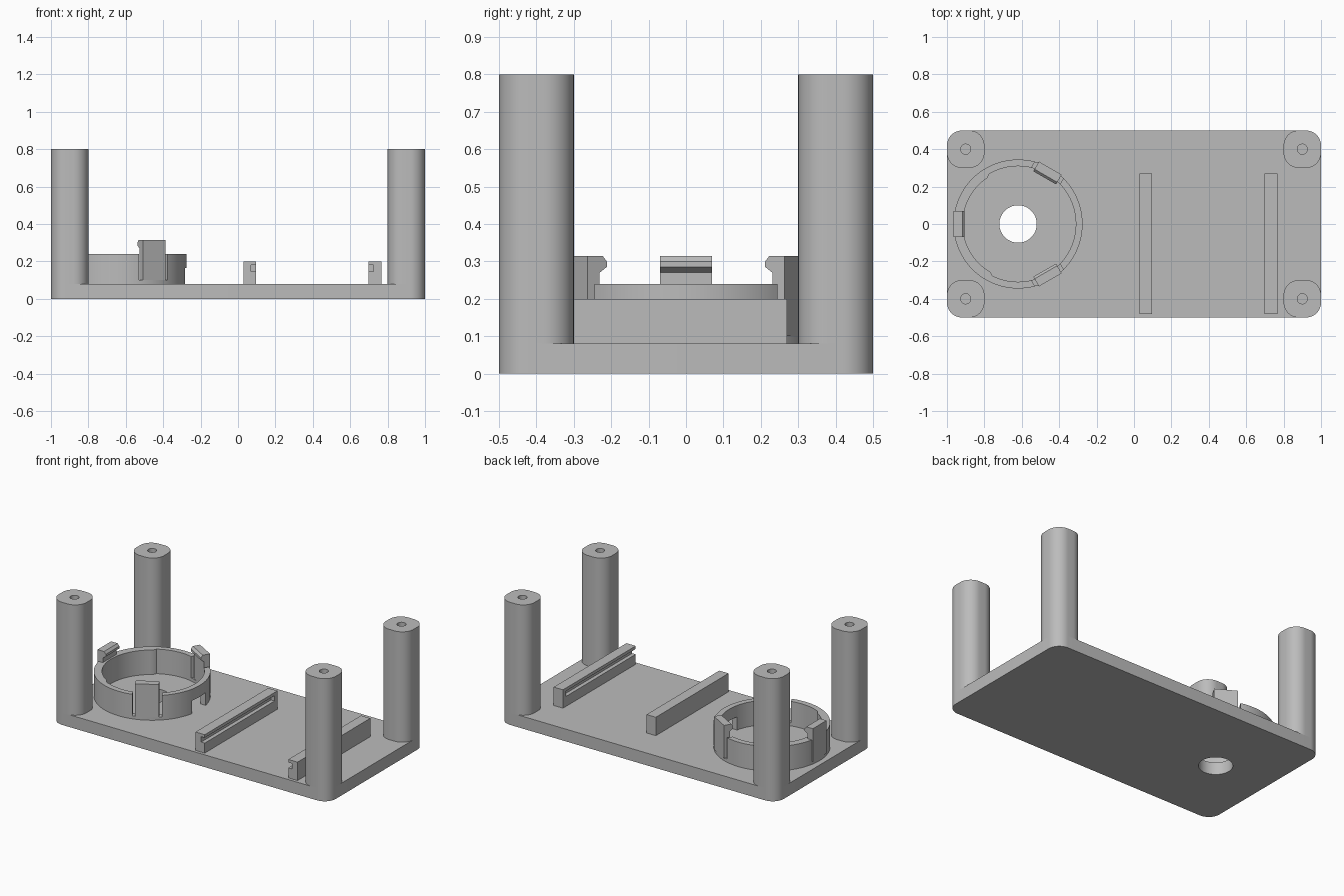
import bpy
import bmesh
from math import cos, sin, radians
from mathutils import Matrix, Vector

cube = bpy.data.objects.get("Cube")
if cube:
    bpy.data.objects.remove(cube, do_unlink=True)

# Single grey plastic
GREY = (0.5, 0.5, 0.5, 1.0)
plastic = bpy.data.materials.new("grey_plastic")
plastic.use_nodes = True
plastic.diffuse_color = GREY
plastic.node_tree.nodes["Principled BSDF"].inputs["Base Color"].default_value = GREY

# Main dimensions
FLOOR = 0.08
POST_TOP = 0.8
CORNER = 0.08
RING_X, RING_R, RING_TOP = -0.62, 0.345, 0.24
CLIP_ANGLES = (60, 180, 300)
AT_RING = Matrix.Translation((RING_X, 0, 0))


def prism(name, points, low, high, matrix=Matrix()):
    """Extrude a 2D outline along z, then place it with a matrix."""
    bm = bmesh.new()
    face = bm.faces.new([bm.verts.new((x, y, low)) for x, y in points])
    moved = bmesh.ops.extrude_face_region(bm, geom=[face])["geom"]
    bmesh.ops.translate(bm, vec=(0, 0, high - low),
                        verts=[v for v in moved if isinstance(v, bmesh.types.BMVert)])
    bm.transform(matrix)
    bmesh.ops.recalc_face_normals(bm, faces=bm.faces)
    mesh = bpy.data.meshes.new(name)
    bm.to_mesh(mesh)
    bm.free()
    mesh.materials.append(plastic)
    obj = bpy.data.objects.new(name, mesh)
    bpy.context.collection.objects.link(obj)
    return obj


def rectangle(x0, x1, y0, y1):
    return [(x0, y0), (x1, y0), (x1, y1), (x0, y1)]


def circle(radius, count=96):
    return [(radius * cos(radians(360 * i / count)),
             radius * sin(radians(360 * i / count))) for i in range(count)]


def rounded(half_x, half_y, radius, steps=12):
    points = []
    for quarter, (sx, sy) in enumerate(((1, 1), (-1, 1), (-1, -1), (1, -1))):
        for i in range(steps + 1):
            a = radians(90 * (quarter + i / steps))
            points.append((sx * (half_x - radius) + radius * cos(a),
                           sy * (half_y - radius) + radius * sin(a)))
    return points


def select(obj):
    bpy.ops.object.select_all(action='DESELECT')
    obj.select_set(True)
    bpy.context.view_layer.objects.active = obj


def cut(obj, cutter):
    cutter.hide_render = True
    select(obj)
    mod = obj.modifiers.new("cut", 'BOOLEAN')
    mod.operation = 'DIFFERENCE'
    mod.solver = 'EXACT'
    mod.object = cutter
    bpy.ops.object.modifier_apply(modifier=mod.name)
    bpy.data.objects.remove(cutter, do_unlink=True)


def smooth(obj):
    select(obj)
    bpy.ops.object.shade_smooth_by_angle(angle=radians(30))


# Base plate with the round opening
base = prism("base_plate", rounded(1, 0.5, CORNER), 0, FLOOR)
cut(base, prism("opening_cutter", circle(0.1, 64), -0.1, 0.2, AT_RING))
smooth(base)

# Corner posts with screw holes
for x, side in ((-0.9, "right"), (0.9, "left")):
    for y, end in ((-0.4, "front"), (0.4, "back")):
        place = Matrix.Translation((x, y, 0))
        post = prism(f"{end}_{side}_post", rounded(0.1, 0.1, CORNER), FLOOR, POST_TOP, place)
        cut(post, prism("screw_cutter", circle(0.027, 32), 0.4, 0.9, place))
        smooth(post)

# Round holder wall, slightly thicker on the side away from the rails
holder = prism("holder_ring", circle(RING_R), FLOOR, RING_TOP, AT_RING)
inside = [(x * k, y * k) for x, y in circle(1)
          for k in [0.296 if x < -0.5 else 0.309]]
cut(holder, prism("inside_cutter", inside, 0, 0.4, AT_RING))
for angle in CLIP_ANGLES:
    turn = AT_RING @ Matrix.Rotation(radians(angle), 4, 'Z')
    cut(holder, prism("clip_gap_cutter", rectangle(0.25, 0.4, -0.088, 0.088), 0.1, 0.4, turn))
cut(holder, prism("wire_notch_cutter", rectangle(0.25, 0.4, -0.07, 0.07), 0, 0.165, AT_RING))
smooth(holder)

# Snap clips: hooked profile in radius and height, extruded sideways
hook = [(RING_R, 0.1), (RING_R, 0.315), (0.298, 0.315), (0.285, 0.3),
        (0.285, 0.285), (0.307, 0.27), (0.307, 0.1)]
upright = Matrix.Rotation(radians(90), 4, 'X')
for angle, label in zip(CLIP_ANGLES, ("back", "side", "front")):
    turn = AT_RING @ Matrix.Rotation(radians(angle), 4, 'Z') @ upright
    prism(f"{label}_clip", hook, -0.07, 0.07, turn)

# Facing slide rails, grooves open at the front and closed at the back
for x, facing, label in ((0.0625, 1, "inner"), (0.7325, -1, "outer")):
    rail = prism(f"{label}_rail", rectangle(x - 0.0335, x + 0.0335, -0.48, 0.27), FLOOR, 0.2)
    near, far = sorted((x + facing * 0.008, x + facing * 0.1))
    cut(rail, prism("groove_cutter", rectangle(near, far, -0.6, 0.24), 0.145, 0.18))
